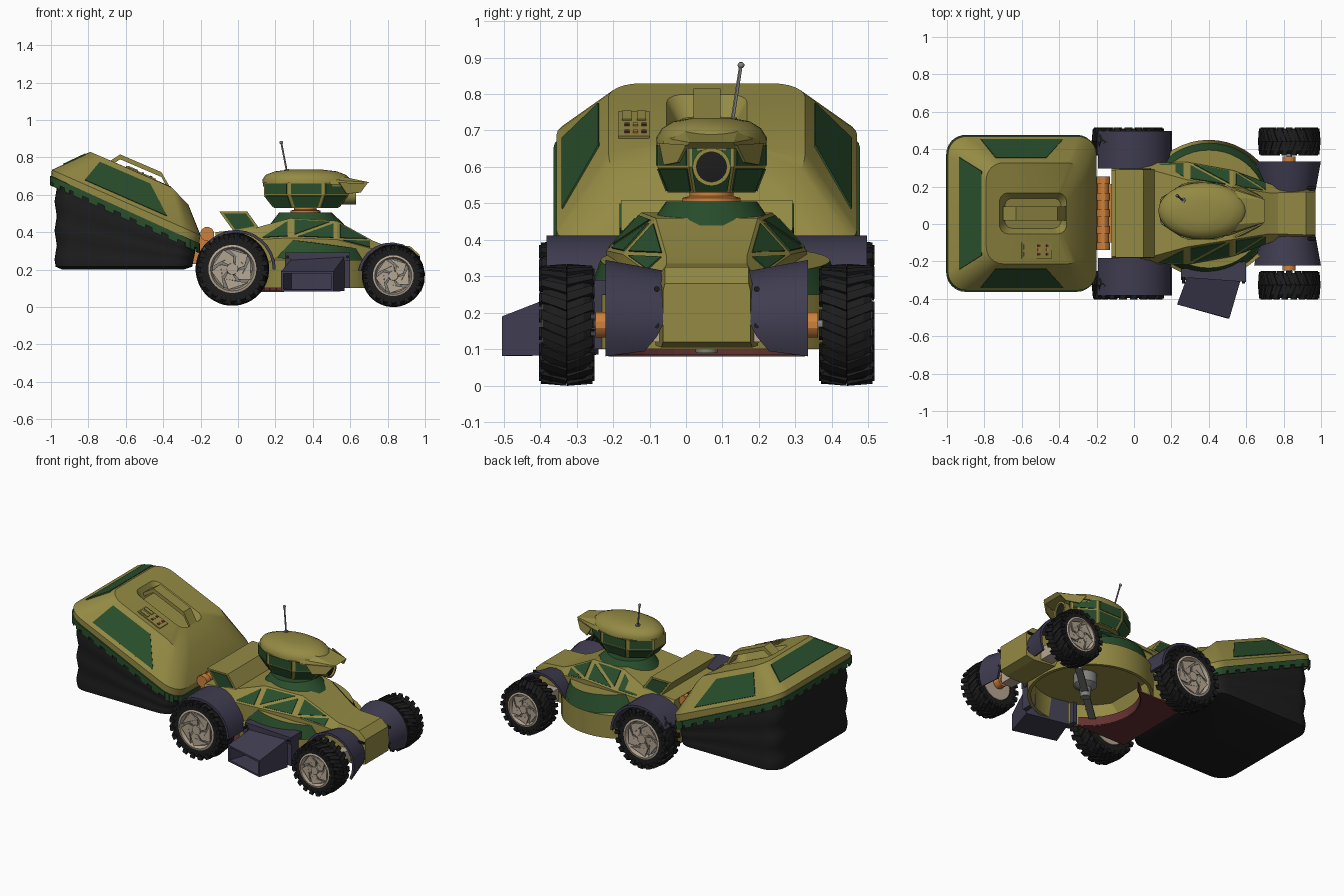
import bpy, bmesh, math
from mathutils import Vector
from math import sin, cos, pi

cube = bpy.data.objects.get("Cube")
if cube:
    bpy.data.objects.remove(cube, do_unlink=True)

YC = 0.057  # centre line of the machine


def mat(name, r, g, b):
    m = bpy.data.materials.new(name)
    m.use_nodes = True
    m.diffuse_color = (r, g, b, 1)
    m.node_tree.nodes["Principled BSDF"].inputs["Base Color"].default_value = (r, g, b, 1)
    return m


olive = mat("olive", 0.295, 0.255, 0.057)
green = mat("dark green", 0.022, 0.077, 0.025)
navy = mat("slate navy", 0.05, 0.046, 0.08)
black = mat("rubber black", 0.012, 0.012, 0.012)
orange = mat("orange", 0.62, 0.22, 0.045)
beige = mat("rim beige", 0.46, 0.38, 0.29)
grey = mat("metal grey", 0.22, 0.22, 0.21)
red = mat("dark red", 0.13, 0.03, 0.03)


def finish(name, bm, mats, smooth=30):
    bmesh.ops.recalc_face_normals(bm, faces=bm.faces)
    me = bpy.data.meshes.new(name)
    bm.to_mesh(me)
    bm.free()
    ob = bpy.data.objects.new(name, me)
    bpy.context.collection.objects.link(ob)
    for m in mats if isinstance(mats, (list, tuple)) else [mats]:
        me.materials.append(m)
    if smooth:
        bpy.ops.object.select_all(action='DESELECT')
        ob.select_set(True)
        bpy.context.view_layer.objects.active = ob
        bpy.ops.object.shade_smooth_by_angle(angle=math.radians(smooth))
    return ob


def loft(name, rings, mats, rule=None, wrap=False, smooth=30):
    """Skin a list of equal rings; rule(i) gives the material of band i."""
    bm = bmesh.new()
    vs = [[bm.verts.new(p) for p in r] for r in rings]
    n = len(vs[0])
    for i in range(len(vs) if wrap else len(vs) - 1):
        a, b = vs[i], vs[(i + 1) % len(vs)]
        for j in range(n):
            f = bm.faces.new((a[j], a[(j + 1) % n], b[(j + 1) % n], b[j]))
            f.material_index = rule(i) if rule else 0
    if not wrap:
        bm.faces.new(vs[0][::-1])
        bm.faces.new(vs[-1])
    return finish(name, bm, mats, smooth)


def hull(name, pts, m):
    bm = bmesh.new()
    for p in pts:
        bm.verts.new(p)
    bmesh.ops.convex_hull(bm, input=bm.verts)
    return finish(name, bm, m, 20)


def box(name, x, y, z, m):
    return hull(name, [(a, b, c) for a in x for b in y for c in z], m)


def lathe(name, profile, c, axis, m, rule=None, n=32, wrap=False):
    """Rings of (radius, height) about an axis through c."""
    def pt(r, h, t):
        u, v = r * cos(t), r * sin(t)
        return Vector(c) + Vector({'x': (h, u, v), 'y': (u, h, v), 'z': (u, v, h)}[axis])
    return loft(name, [[pt(r, h, 2 * pi * j / n) for j in range(n)] for r, h in profile], m, rule, wrap)


def rod(name, a, b, r, m, n=12):
    d = (Vector(b) - Vector(a)).normalized()
    u = d.orthogonal().normalized()
    v = d.cross(u)
    return loft(name, [[Vector(p) + r * (u * cos(2 * pi * j / n) + v * sin(2 * pi * j / n))
                        for j in range(n)] for p in (a, b)], m)


def plates(name, polys, m, inset=0.0, thick=0.008):
    """Thin slabs centred on each polygon, shrunk toward its middle."""
    bm = bmesh.new()
    for poly in polys:
        pts = [Vector(p) for p in poly]
        c = sum(pts, Vector()) / len(pts)
        pts = [p.lerp(c, inset) for p in pts]
        nrm = (pts[2] - pts[0]).cross(pts[-1] - pts[1]).normalized() * thick / 2
        lo, hi = [bm.verts.new(p - nrm) for p in pts], [bm.verts.new(p + nrm) for p in pts]
        bm.faces.new(lo[::-1])
        bm.faces.new(hi)
        for i in range(len(pts)):
            j = (i + 1) % len(pts)
            bm.faces.new((lo[i], lo[j], hi[j], hi[i]))
    return finish(name, bm, m, 0)


def rrect(x0, x1, hw, r, zf, n=6):
    """Rounded rectangle in plan, its height given by zf(x)."""
    out = []
    for k, (cx, cy) in enumerate([(x1 - r, hw - r), (x0 + r, hw - r), (x0 + r, r - hw), (x1 - r, r - hw)]):
        for i in range(n + 1):
            t = pi / 2 * (k + i / n)
            x = cx + r * cos(t)
            out.append(Vector((x, YC + cy + r * sin(t), zf(x))))
    return out


# Grass bag with a rippled skin
rim_z = lambda x: 0.69 - 0.455 * (x + 1)
bag = [rrect(-0.94, -0.29, 0.36, 0.08, lambda x: 0.2)]
for i in range(13):
    t = i / 12
    w = 0.006 * sin(t * 6 * pi)
    bag.append(rrect(-0.975 - w, -0.245 + 0.025 * t, 0.4 + w / 2, 0.1,
                     lambda x: 0.215 * (1 - t) + rim_z(x) * t))
loft("grass_bag", bag, black, smooth=50)

# Bag lid with a sunken grip pocket
low_z = lambda x: 0.735 - 0.44 * (x + 1)
top_z = lambda x: 0.825 - 0.43 * (x + 0.78) - 0.6 * max(0, x + 0.36)
loft("bag_lid", [rrect(-1, -0.21, 0.412, 0.1, rim_z), rrect(-0.995, -0.2, 0.412, 0.1, low_z),
                 rrect(-0.79, -0.265, 0.27, 0.09, top_z), rrect(-0.72, -0.36, 0.11, 0.05, top_z),
                 rrect(-0.69, -0.39, 0.08, 0.04, lambda x: top_z(x) - 0.05)], olive)


def slope(x, s, f):
    """Point on the lid flank, f of the way up from shoulder to top."""
    return (x, YC + s * (0.412 - 0.142 * f), low_z(x) * (1 - f) + top_z(x) * f)


def back(y, f):
    x = -0.995 + 0.205 * f
    return (x, YC + y, low_z(-0.995) * (1 - f) + top_z(-0.79) * f)


plates("lid_windows", [[slope(-0.82, s, 0.12), slope(-0.38, s, 0.12), slope(-0.47, s, 0.82),
                        slope(-0.74, s, 0.82)] for s in (-1, 1)]
       + [[back(-0.3, 0.3), back(0.3, 0.3), back(0.225, 0.88), back(-0.225, 0.88)]], green)
grip = [(-0.7, -0.02), (-0.63, 0.055), (-0.41, 0.055), (-0.345, -0.02)]
for (xa, ha), (xb, hb) in zip(grip, grip[1:]):
    hull("lid_handle", [(x, YC + s * 0.037, top_z(x) + h + d) for x, h in ((xa, ha), (xb, hb))
                        for s in (-1, 1) for d in (-0.026, 0.0)], olive)

# Toothed trim around the lid
edge = rrect(-1, -0.207, 0.416, 0.1, rim_z)
trim = []
dn = Vector((0, 0, 0.02))
for i, (a, b) in enumerate(zip(edge, edge[1:] + edge[:1])):
    trim.append([a - dn, b - dn, b + dn / 2, a + dn / 2])
    n = max(1, round((b - a).length / 0.095))
    for k in range(n):
        if n > 1 or i % 3:
            lo, hi = (0.2, 0.8) if n > 1 else (0, 1)
            p, q = a.lerp(b, (k + lo) / n), a.lerp(b, (k + hi) / n)
            trim.append([p - 2 * dn, q - 2 * dn, q, p])
plates("lid_trim", trim, green)


# Key pad on the lid
def pad(x0, x1, y0, y1, h):
    return [(x, y, top_z(x) + h) for x, y in ((x0, y0), (x1, y0), (x1, y1), (x0, y1))]


plates("key_pad", [pad(-0.6, -0.44, -0.185, -0.1, 0.002)], olive, thick=0.009)
plates("key_blocks", [pad(-0.59, -0.535, -0.175, -0.15, 0.008), pad(-0.59, -0.535, -0.135, -0.11, 0.008)],
       olive, thick=0.009)
for m, ys in ((red, (-0.168, -0.122)), (orange, (-0.145,))):
    plates("keys", [pad(x, x + 0.013, y, y + 0.013, 0.008) for x in (-0.515, -0.47) for y in ys], m, thick=0.006)

# Orange hinge between bag and body
rod("hinge_bar", (-0.165, -0.14, 0.39), (-0.165, 0.255, 0.39), 0.03, orange)
for k in range(5):
    y = -0.12 + k * 0.0885
    rod("hinge_knuckle", (-0.165, y - 0.02, 0.39), (-0.165, y + 0.02, 0.39), 0.038, orange)
box("hinge_bracket", (-0.24, -0.11), (-0.1, 0.215), (0.23, 0.37), orange)

# Body: cross-sections along x as (x, bottom, shoulder half width, shoulder z, top half width, top z)
stations = [(-0.12, 0.1, 0.265, 0.34, 0.23, 0.40), (0.06, 0.095, 0.27, 0.36, 0.235, 0.42),
            (0.1, 0.24, 0.27, 0.36, 0.23, 0.425), (0.28, 0.24, 0.275, 0.37, 0.18, 0.475),
            (0.53, 0.24, 0.23, 0.36, 0.14, 0.46), (0.72, 0.24, 0.16, 0.31, 0.11, 0.355),
            (0.77, 0.11, 0.14, 0.29, 0.11, 0.335), (0.92, 0.105, 0.125, 0.28, 0.115, 0.325),
            (0.97, 0.12, 0.12, 0.26, 0.115, 0.28)]
loft("body", [[(x, YC - w, b), (x, YC - w, sz), (x, YC - tw, tz), (x, YC + tw, tz),
               (x, YC + w, sz), (x, YC + w, b)] for x, b, w, sz, tw, tz in stations], olive, smooth=15)
panes = []
for i, (a, b) in enumerate(zip(stations[2:5], stations[3:6])):
    for s in (-1, 1):
        quad = [(a[0], YC + s * a[2], a[3]), (b[0], YC + s * b[2], b[3]),
                (b[0], YC + s * b[4], b[5]), (a[0], YC + s * a[4], a[5])]
        panes.append(quad[:3])
        if i:
            panes.append([quad[0], quad[2], quad[3]])
plates("hood_windows", panes, green, 0.25, 0.009)

# Round mowing deck, open below, with a green sloping shoulder
deck = lathe("mower_deck", [(0.01, 0.235), (0.345, 0.235), (0.35, 0.1), (0.37, 0.1), (0.37, 0.25),
                            (0.352, 0.265), (0.315, 0.37), (0.01, 0.38)], (0.4, 0.08, 0), 'z',
             [olive, green], lambda i: int(i == 5), 48)
for v in deck.data.vertices:
    if v.co.z > 0.26:
        v.co.z -= 0.13 * max(v.co.x - 0.2, 0)
lathe("blade_hub", [(0.03, 0.09), (0.035, 0.15), (0.07, 0.17), (0.07, 0.24)], (0.42, YC, 0), 'z', grey)
hull("cutting_blade", [(0.42 + s * 0.22 + t * 0.015, YC + s * 0.2 - t * 0.015, z) for s in (-1, 1)
                       for t in (-1, 1) for z in (0.115, 0.125)], grey)

# Red rear guard under the body, with a raised lip along its curved edge
arc = [(0.4 - 0.31 * cos(t), YC + 0.31 * sin(t)) for t in [k * 0.15 - 1.05 for k in range(15)]]
guard = []
for (xa, ya), (xb, yb) in zip(arc, arc[1:]):
    guard.append([(-0.1, ya, 0.084), (xa, ya, 0.084), (xb, yb, 0.084), (-0.1, yb, 0.084)])
    guard.append([(xa, ya, 0.084), (xb, yb, 0.084), (xb, yb, 0.14), (xa, ya, 0.14)])
plates("rear_guard", guard, red, thick=0.009)

# Rear spoiler
spoiler = [(-0.1, 0.51), (0.05, 0.51), (0.11, 0.425), (-0.02, 0.4)]
hull("rear_spoiler", [(x, YC + s * 0.235, z) for x, z in spoiler for s in (-1, 1)], olive)
plates("spoiler_panels", [[(x, YC + s * 0.235, z) for x, z in spoiler] for s in (-1, 1)], green, 0.2)

# Side discharge chute: four-sided duct with a deep mouth
c0 = [(0.3, -0.24), (0.57, -0.3)]
c1 = [(0.23, -0.43), (0.51, -0.505)]
floor = [(0.275, -0.31), (0.545, -0.375)]


def mouth(c, z0, z1, d):
    (xa, ya), (xb, yb) = c
    return [(xa + d, ya, z0 + d), (xb - d, yb, z0 + d), (xb - d, yb, z1 - d), (xa + d, ya, z1 - d)]


loft("chute", [mouth(c0, 0.085, 0.27, 0), mouth(c1, 0.082, 0.19, 0),
               mouth(c1, 0.082, 0.19, 0.012), mouth(floor, 0.085, 0.23, 0.012)], navy, smooth=0)
hull("chute_mount", [(x, y, z) for x, y in ((0.25, -0.24), (0.25, -0.285), (0.6, -0.31), (0.6, -0.2))
                     for z in (0.245, 0.29)], navy)
for x in (0.25, 0.57):
    box("chute_bracket", (x, x + 0.03), (-0.3, -0.22), (0.1, 0.26), navy)
    rod("chute_bolt", (x + 0.015, -0.25, 0.268), (x + 0.015, -0.318, 0.268), 0.008, black)


# Wheels, fenders and axles
def wheel(name, cx, cz, R, s):
    cy, w = YC + s * 0.384, 0.066
    lathe(name + "_tyre", [(0.62 * R, -w), (0.88 * R, -w), (0.96 * R, -0.7 * w), (0.96 * R, 0.7 * w),
                           (0.88 * R, w), (0.62 * R, w)], (cx, cy, cz), 'y', black, wrap=True)
    pol = lambda r, a, h: (cx + r * cos(a), cy + h, cz + r * sin(a))
    lugs, blades = [], []
    for k in range(20):
        for e in (-1, 1):
            a = (k + 0.25 * e) * pi / 10
            lugs.append([pol(0.975 * R, a, 0), pol(0.975 * R, a + 0.17, 0),
                         pol(0.94 * R, a + 0.35, e * 0.07), pol(0.94 * R, a + 0.18, e * 0.07)])
            lugs.append([pol(0.94 * R, a + 0.35, e * 0.069), pol(0.94 * R, a + 0.18, e * 0.069),
                         pol(0.8 * R, a + 0.2, e * 0.067), pol(0.8 * R, a + 0.33, e * 0.067)])
    plates(name + "_lugs", lugs, black, thick=0.014)
    lathe(name + "_rim", [(0.6 * R, -s * w), (0.66 * R, s * w), (0.6 * R, s * w * 1.05), (0.55 * R, s * w * 0.6),
                          (0.17 * R, s * w * 0.6), (0.15 * R, s * w), (0.05 * R, s * w)],
          (cx, cy, cz), 'y', [beige, grey], lambda i: int(i == 3))
    for k in range(5):
        a = k * 2 * pi / 5
        arm = [(0.14, 0.0), (0.35, 0.25), (0.58, 0.75)]
        for (r, t), (q, u) in zip(arm, arm[1:]):
            blades.append([pol(r * R, a + t, s * w * 0.85), pol(q * R, a + u, s * w * 0.85),
                           pol(q * R, a + u + 1.05, s * w * 0.8), pol(r * R, a + t + 1.0, s * w * 0.8)])
    plates(name + "_spokes", blades, beige)
    for off, r in ((0.22, 0.022), (0.26, 0.036)):
        rod(name + "_axle", (cx, YC + s * off, cz), (cx, YC + s * (off + 0.045), cz), r, orange)
    rod(name + "_shaft", (cx, YC, cz), (cx, YC + s * 0.35, cz), 0.014, grey)


def fender(name, cx, cz, r, a0, a1, s, y0, y1, flare):
    """Curved strip; its inner edge dips by flare and is cut back near the ground."""
    ring = []
    for k in range(13):
        t = math.radians(a0 + (a1 - a0) * k / 12)
        cut = max(0, 0.16 - cz - r * sin(t)) * 0.7
        ring.append([(cx + q * cos(t), YC + s * y, cz + q * sin(t))
                     for y, q in ((y0 + cut, r - flare), (y1, r), (y1, r - 0.016), (y0 + cut, r - 0.016 - flare))])
    loft(name, ring, navy, smooth=20)


for side, tag in ((1, "left"), (-1, "right")):
    wheel("front_wheel_" + tag, 0.83, 0.167, 0.165, side)
    wheel("rear_wheel_" + tag, -0.03, 0.203, 0.195, side)
    fender("front_fender_" + tag, 0.82, 0.165, 0.18, -28, 170, side, 0.115, 0.278, 0.03)
    fender("rear_fender_" + tag, -0.01, 0.2, 0.212, 0, 150, side, 0.24, 0.44, 0.0)
    box("front_strut_" + tag, (0.79, 0.87), sorted((YC + side * 0.12, YC + side * 0.23)), (0.12, 0.2), beige)
    for z in (0.165, 0.265):
        rod("fender_bolt_" + tag, (0.92, YC + side * 0.137, z), (0.972, YC + side * 0.137, z), 0.008, black)


# Turret: green collar, orange neck, faceted head, smooth dome
TY = YC + 0.013


def oval(cx, rx, ry, z, n, turn=0.0):
    return [(cx + rx * cos(2 * pi * (j + turn) / n), TY + ry * sin(2 * pi * (j + turn) / n), z)
            for j in range(n)]


loft("turret_collar", [oval(0.37, 0.2, 0.17, 0.44, 32), oval(0.36, 0.14, 0.125, 0.505, 32)], green)
loft("turret_neck", [oval(0.36, r, r, z, 24) for r, z in
                     ((0.08, 0.5), (0.08, 0.515), (0.06, 0.52), (0.06, 0.535), (0.08, 0.54), (0.08, 0.56))], orange)
head = [oval(0.365, 0.185, 0.13, 0.53, 8, 0.5), oval(0.365, 0.245, 0.16, 0.6, 8, 0.5),
        oval(0.365, 0.245, 0.16, 0.665, 8, 0.5)]
loft("turret_head", head, olive, smooth=0)
plates("head_windows", [[a[j], a[(j + 1) % 8], b[(j + 1) % 8], b[j]] for a, b in zip(head, head[1:])
                        for j in range(8) if j != 3 or a is head[0]], green, 0.13)
loft("turret_dome", [oval(x, rx, ry, z, 32) for x, rx, ry, z in
                     ((0.37, 0.235, 0.15, 0.645), (0.368, 0.238, 0.152, 0.68), (0.363, 0.215, 0.136, 0.706),
                      (0.363, 0.165, 0.105, 0.725), (0.363, 0.09, 0.055, 0.734))], olive, smooth=50)
hull("visor", [(x, TY + s * w, z) for s in (-1, 1) for x, w, z in
               ((0.44, 0.08, 0.722), (0.48, 0.13, 0.68), (0.5, 0.135, 0.655), (0.7, 0.06, 0.667),
                (0.68, 0.07, 0.65))], olive)
plates("visor_cheeks", [[(0.54, TY + s * 0.14, 0.665), (0.69, TY + s * 0.066, 0.66),
                         (0.655, TY + s * 0.09, 0.612), (0.58, TY + s * 0.128, 0.605)] for s in (-1, 1)], olive)
lathe("lens_rim", [(0.052, 0.55), (0.052, 0.63), (0.041, 0.63), (0.041, 0.55)], (0, TY, 0.6), 'x',
      olive, wrap=True)
lathe("lens", [(0.042, 0.55), (0.042, 0.618), (0.02, 0.622)], (0, TY, 0.6), 'x', black)

# Antenna
rod("antenna_base", (0.265, 0.125, 0.7), (0.26, 0.127, 0.735), 0.014, grey)
rod("antenna", (0.262, 0.126, 0.72), (0.232, 0.15, 0.875), 0.005, grey)
lathe("antenna_tip", [(0.009 * sin(t * pi / 6) + 0.0005, -0.009 * cos(t * pi / 6)) for t in range(7)],
      (0.231, 0.151, 0.879), 'z', grey, n=12)
